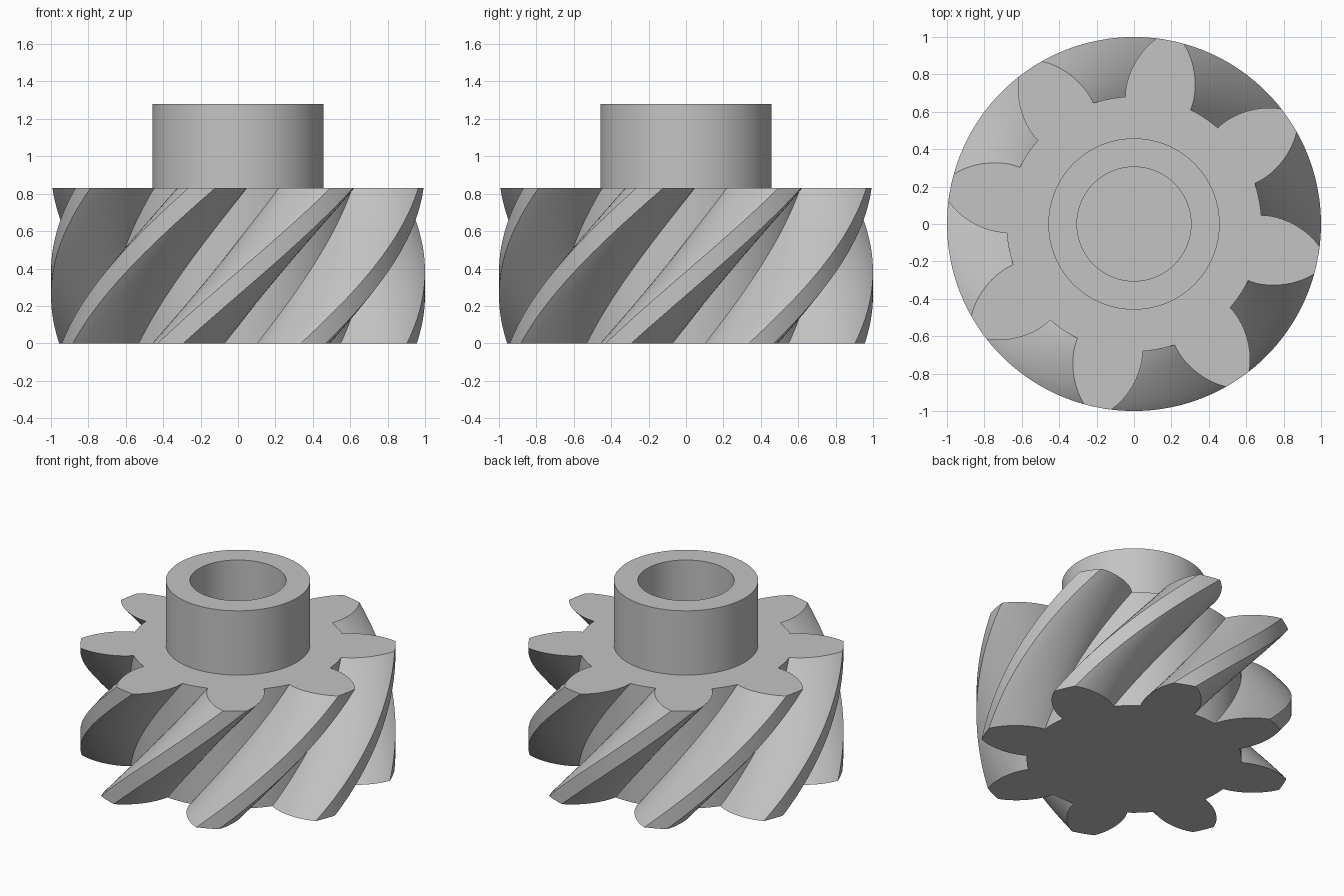
import bpy
import bmesh
from math import cos, sin, pi, radians, atan2
from mathutils import Vector
from mathutils.geometry import interpolate_bezier

TEETH = 8
HEIGHT = 0.83
TOP_ANGLE = radians(33.8)   # direction of a tooth at the top face
TWIST = radians(55)         # rotation from bottom to top
LAYERS = 40

cube = bpy.data.objects.get("Cube")
if cube:
    bpy.data.objects.remove(cube, do_unlink=True)

steel = bpy.data.materials.new("plain grey metal")
steel.use_nodes = True
grey = (0.55, 0.55, 0.55, 1)
steel.diffuse_color = grey
steel.node_tree.nodes["Principled BSDF"].inputs["Base Color"].default_value = grey


def finish(bm, name):
    bmesh.ops.recalc_face_normals(bm, faces=bm.faces)
    mesh = bpy.data.meshes.new(name)
    bm.to_mesh(mesh)
    bm.free()
    mesh.materials.append(steel)
    obj = bpy.data.objects.new(name, mesh)
    bpy.context.collection.objects.link(obj)
    bpy.ops.object.select_all(action='DESELECT')
    obj.select_set(True)
    bpy.context.view_layer.objects.active = obj
    bpy.ops.object.shade_smooth_by_angle(angle=radians(30))
    return obj


def arc(radius, start, end, steps):
    """Points strictly between two angles on a circle."""
    angles = [start + (end - start) * i / steps for i in range(1, steps)]
    return [Vector((radius * cos(a), radius * sin(a))) for a in angles]


def tooth_outline():
    """One tooth along +x and the root after it, anticlockwise."""
    tip, root = Vector((0.997, 0.073)), Vector((0.658, 0.178))
    flank = interpolate_bezier(tip, Vector((0.92, 0.152)), Vector((0.77, 0.202)), root, 14)
    flank = [Vector((p[0], p[1])) for p in flank]
    other = [Vector((p.x, -p.y)) for p in reversed(flank)]
    tip_a, root_a = atan2(tip.y, tip.x), atan2(root.y, root.x)
    land = arc(tip.length, -tip_a, tip_a, 6)
    gap = arc(root.length, root_a, 2 * pi / TEETH - root_a, 6)
    return other + land + flank + gap


# Helical gear body: the outline stacked in turning layers
tooth = tooth_outline()
outline = []
for k in range(TEETH):
    a = 2 * pi * k / TEETH
    outline += [(p.x * cos(a) - p.y * sin(a), p.x * sin(a) + p.y * cos(a)) for p in tooth]

bm = bmesh.new()
rings = []
for i in range(LAYERS + 1):
    t = i / LAYERS
    a = TOP_ANGLE - TWIST * (1 - t)
    rings.append([bm.verts.new((x * cos(a) - y * sin(a), x * sin(a) + y * cos(a), HEIGHT * t))
                  for x, y in outline])
n = len(outline)
for low, high in zip(rings, rings[1:]):
    for j in range(n):
        m = (j + 1) % n
        bm.faces.new((low[j], low[m], high[m], high[j]))
bm.faces.new(reversed(rings[0]))
bm.faces.new(rings[-1])
finish(bm, "helical_gear")

# Hub collar: an open-ended tube standing on the gear face
bm = bmesh.new()
profile = [(0.458, HEIGHT), (0.458, 1.28), (0.305, 1.28), (0.305, HEIGHT)]
verts = [bm.verts.new((r, 0, z)) for r, z in profile]
edges = [bm.edges.new(pair) for pair in zip(verts, verts[1:])]
bmesh.ops.spin(bm, geom=verts + edges, cent=(0, 0, 0), axis=(0, 0, 1),
               angle=2 * pi, steps=96, use_duplicate=False)
bmesh.ops.remove_doubles(bm, verts=bm.verts, dist=0.0001)
hub = finish(bm, "hub_collar")
